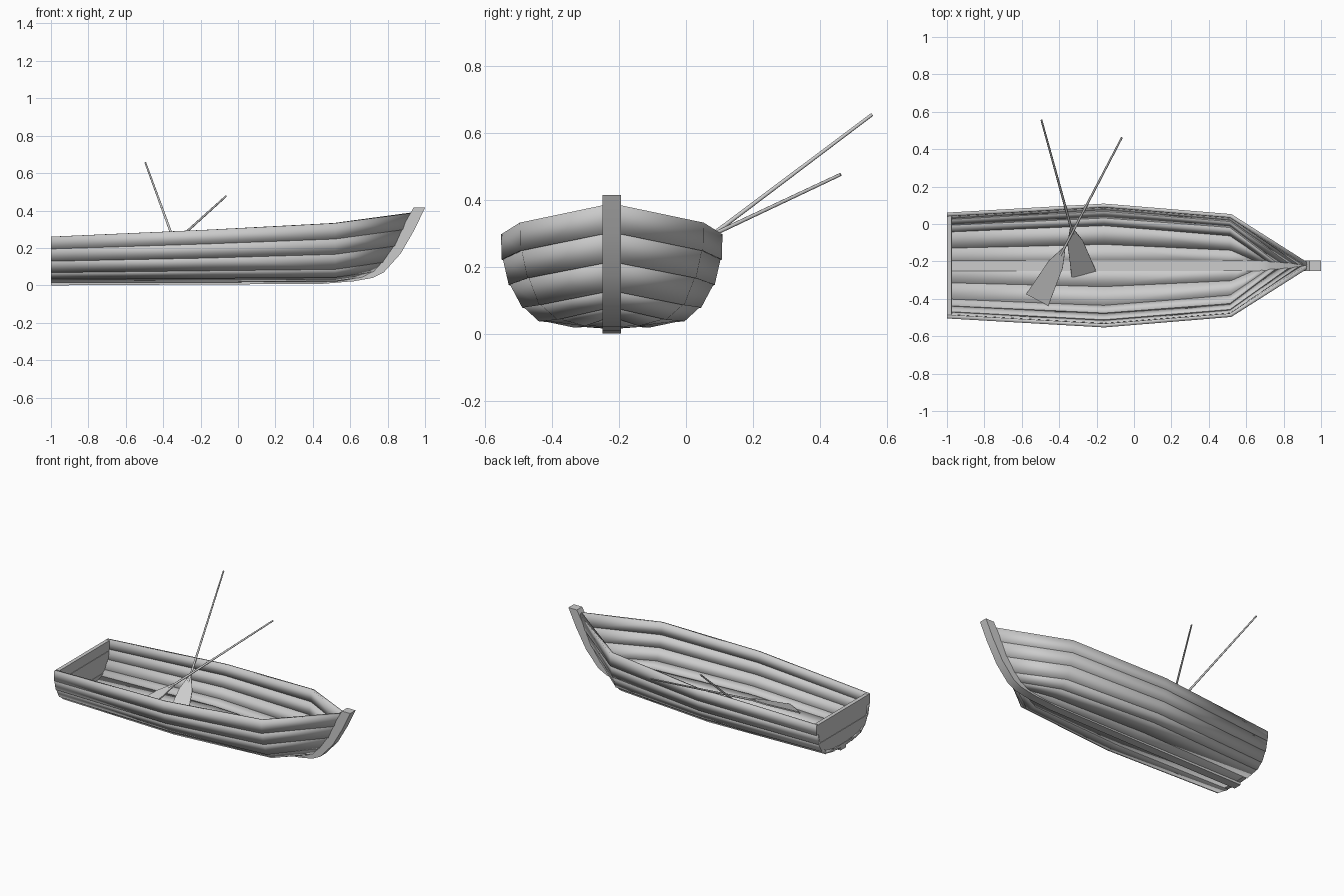
import bpy, bmesh, math
from mathutils import Vector

if "Cube" in bpy.data.objects:
    bpy.data.objects.remove(bpy.data.objects["Cube"], do_unlink=True)

CENTRE_Y = -0.222

grey = bpy.data.materials.new("weathered grey")
grey.use_nodes = True
colour = (0.6, 0.6, 0.6, 1)
grey.diffuse_color = colour
grey.node_tree.nodes["Principled BSDF"].inputs["Base Color"].default_value = colour


def add_object(name, bm, y=0.0):
    mesh = bpy.data.meshes.new(name)
    bm.to_mesh(mesh)
    bm.free()
    mesh.materials.append(grey)
    obj = bpy.data.objects.new(name, mesh)
    obj.location.y = y
    bpy.context.collection.objects.link(obj)
    return obj


def loft(name, rings, y=0.0):
    """Closed, capped tube through rings of equal length."""
    bm = bmesh.new()
    rows = [[bm.verts.new(p) for p in ring] for ring in rings]
    n = len(rows[0])
    for a, b in zip(rows, rows[1:]):
        for k in range(n):
            bm.faces.new((a[k], a[(k + 1) % n], b[(k + 1) % n], b[k]))
    bm.faces.new(rows[0])
    bm.faces.new(rows[-1])
    bmesh.ops.recalc_face_normals(bm, faces=bm.faces[:])
    return add_object(name, bm, y)


def smooth(obj, degrees=30):
    bpy.ops.object.select_all(action="DESELECT")
    obj.select_set(True)
    bpy.context.view_layer.objects.active = obj
    bpy.ops.object.shade_smooth_by_angle(angle=math.radians(degrees))


# Half sections from gunwale to keel: (half width, height)
stern = [(.283, .26), (.278, .195), (.26, .13), (.225, .07), (.18, .037), (.09, .022), (0, .014)]
middle = [(.331, .297), (.325, .222), (.304, .147), (.264, .08), (.215, .04), (.11, .022), (0, .014)]
shoulder = [(.275, .332), (.269, .248), (.248, .167), (.213, .087), (.16, .045), (.08, .027), (0, .016)]
# Strake ends on the stem: (x, height)
stem_ends = [(.935, .387), (.90, .30), (.855, .212), (.79, .125), (.74, .075), (.68, .045), (.60, .028)]

lines = []
for j in range(len(stern)):
    row = [Vector((x, *s[j])) for x, s in ((-1, stern), (-.16, middle), (.52, shoulder))]
    ex, ez = stem_ends[j]
    row.append(Vector((ex, .012 if j < 6 else 0, ez)))
    lines.append(row)

# Lapped hull strakes, mirrored across the keel
for j, (top, low) in enumerate(zip(lines, lines[1:])):
    bm = bmesh.new()
    upper, lower = [], []
    for a, b in zip(top, low):
        out = Vector((0, (a - b).z, -(a - b).y))
        out = out.normalized() if out.length > 0 else Vector((0, 0, -1))
        upper.append(bm.verts.new(a + (a - b) * (.04 if j else 0)))
        lower.append(bm.verts.new(b + out * .004 * (j < 5)))
    for i in range(len(top) - 1):
        bm.faces.new((upper[i], upper[i + 1], lower[i + 1], lower[i]))
    strake = add_object(f"hull_strake_{j + 1}", bm, CENTRE_Y)
    smooth(strake)
    shell = strake.modifiers.new("thickness", "SOLIDIFY")
    shell.thickness = .02
    shell.offset = -1
    mirror = strake.modifiers.new("other side", "MIRROR")
    mirror.use_axis = (False, True, False)

# Transom boards across the stern
for j, ((w1, z1), (w2, z2)) in enumerate(zip(stern, stern[1:])):
    step = .003 * (j % 2)
    w2 = max(w2, .01)
    rings = [[(x, -w1, z1), (x, w1, z1), (x, w2, z2), (x, -w2, z2)]
             for x in (-1 + step, -.975 + step)]
    loft(f"transom_board_{j + 1}", rings, CENTRE_Y)

# Keel sweeping up into the stem post
outer = [(-1, 0), (.45, .008), (.62, .022), (.72, .04), (.78, .07), (.87, .17), (.945, .30), (1, .415)]
inner = [(-1, .038), (.45, .045), (.60, .06), (.68, .075), (.73, .105), (.81, .20), (.88, .31), (.938, .415)]
half = .028
keel = loft("keel_and_stem",
            [[(ox, -half, oz), (ox, half, oz), (ix, half, iz), (ix, -half, iz)]
             for (ox, oz), (ix, iz) in zip(outer, inner)], CENTRE_Y)
smooth(keel)


def oar(name, grip, tip, blade_length):
    grip, tip = Vector(grip), Vector(tip)
    along = (tip - grip).normalized()
    side = along.cross(Vector((0, 0, 1))).normalized()
    up = side.cross(along)
    neck = tip - along * blade_length

    # Round shaft
    rings = []
    for centre, r in ((grip, .005), (neck + along * .04, .007)):
        rings.append([centre + (side * math.cos(t) + up * math.sin(t)) * r
                      for t in (k * math.tau / 8 for k in range(8))])
    smooth(loft(name + "_shaft", rings), 50)

    # Flat flaring blade
    rings = []
    for f, w in ((0, .009), (.3, .042), (1, .067)):
        c = neck + along * blade_length * f
        rings.append([c + side * w * a + up * .004 * b
                      for a, b in ((-1, -1), (1, -1), (1, 1), (-1, 1))])
    loft(name + "_blade", rings)


oar("left_oar", (-.495, .556, .655), (-.268, -.268, .035), .31)
oar("right_oar", (-.065, .462, .476), (-.517, -.405, .068), .33)
